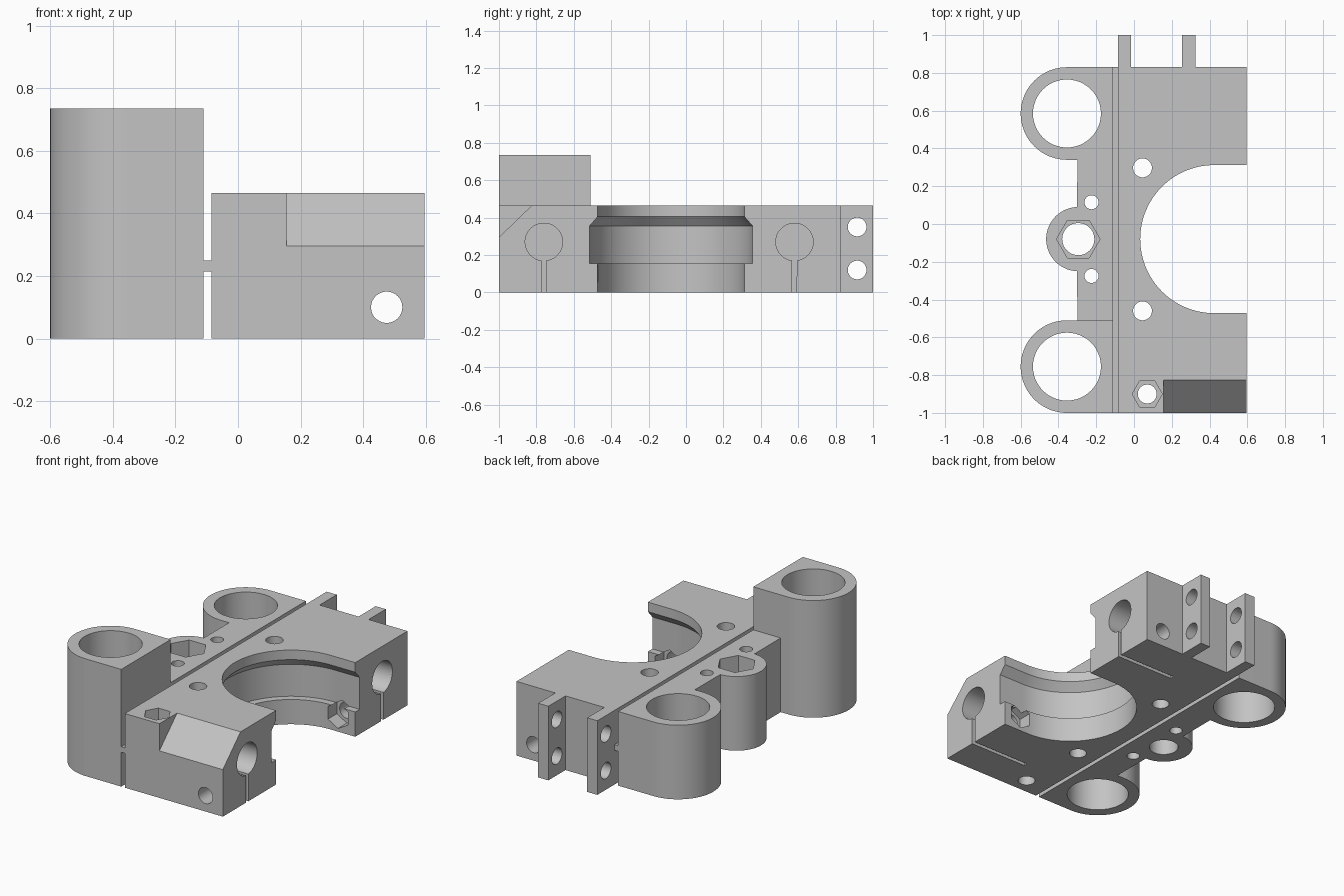
import bpy, bmesh
from math import sin, cos, radians

cube = bpy.data.objects.get("Cube")
if cube:
    bpy.data.objects.remove(cube, do_unlink=True)

grey = bpy.data.materials.new("plain grey")
grey.use_nodes = True
COLOUR = (0.55, 0.55, 0.55, 1)
grey.diffuse_color = COLOUR
grey.node_tree.nodes["Principled BSDF"].inputs["Base Color"].default_value = COLOUR


def arc(cx, cy, r, start=0, end=360, n=64):
    """Points on an arc; a full circle does not repeat its first point."""
    count = n if end - start == 360 else n + 1
    angles = [radians(start + (end - start) * i / n) for i in range(count)]
    return [(cx + r * cos(a), cy + r * sin(a)) for a in angles]


def loft(name, rings, axis="z"):
    """Closed solid through (level, outline) rings along an axis."""
    place = {"x": lambda a, b, t: (t, a, b),
             "y": lambda a, b, t: (a, t, b),
             "z": lambda a, b, t: (a, b, t)}[axis]
    bm = bmesh.new()
    loops = [[bm.verts.new(place(a, b, t)) for a, b in pts] for t, pts in rings]
    n = len(loops[0])
    for low, high in zip(loops, loops[1:]):
        for i in range(n):
            j = (i + 1) % n
            bm.faces.new((low[i], low[j], high[j], high[i]))
    bm.faces.new(loops[0])
    bm.faces.new(loops[-1])
    bmesh.ops.recalc_face_normals(bm, faces=bm.faces)
    mesh = bpy.data.meshes.new(name)
    bm.to_mesh(mesh)
    bm.free()
    mesh.materials.append(grey)
    obj = bpy.data.objects.new(name, mesh)
    bpy.context.collection.objects.link(obj)
    return obj


def prism(name, pts, low, high, axis="z"):
    return loft(name, [(low, pts), (high, pts)], axis)


def rect(x0, x1, y0, y1):
    return [(x0, y0), (x1, y0), (x1, y1), (x0, y1)]


def hexagon(x, y, r, turn=0):
    return arc(x, y, r, turn, turn + 360, 6)


def cut(target, cutters):
    """Subtract each cutter, apply, and discard it."""
    bpy.context.view_layer.objects.active = target
    for cutter in cutters:
        cutter.hide_render = True
        mod = target.modifiers.new("cut", "BOOLEAN")
        mod.operation = "DIFFERENCE"
        mod.solver = "EXACT"
        mod.object = cutter
        bpy.ops.object.modifier_apply(modifier=mod.name)
        bpy.data.objects.remove(cutter, do_unlink=True)


def hole(x, y, r, axis="z", low=-0.1, high=1.2):
    return prism("hole_cutter", arc(x, y, r, n=48), low, high, axis)


TOP, TALL = 0.465, 0.735
GAP_LEFT, GAP_RIGHT, SIDE = -0.11, -0.085, 0.595
BACK, MID = 0.83, -0.08
TUBE_X, TUBE_R, BORE_R = -0.355, 0.245, 0.18

# Main clamp block
block = prism("clamp_block", rect(GAP_RIGHT, SIDE, -1, BACK), 0, TOP)

# Stepped round recess, open to the side
def recess(r):
    return arc(0.425, MID, r, 90, 270) + [(0.8, MID - r), (0.8, MID + r)]

steps = [(-0.1, 0.392), (0.155, 0.392), (0.155, 0.436),
         (0.355, 0.436), (0.405, 0.392), (0.6, 0.392)]
cutters = [loft("recess_cutter", [(z, recess(r)) for z, r in steps])]

# Sloped corner
cutters.append(prism("slope_cutter", [(-0.825, TOP), (-1, 0.295), (-1.2, 0.295),
                                      (-1.2, 0.6), (-0.825, 0.6)], 0.155, 0.8, "x"))

# Rod sockets with clamping slits
for y in (-0.76, 0.58):
    keyhole = arc(y, 0.27, 0.1, -83, 263) + [(y - 0.012, -0.1), (y + 0.012, -0.1)]
    cutters.append(prism("socket_cutter", keyhole, 0.195, 0.8, "x"))

# Clamping screws with nut pockets
cutters.append(hole(0.475, 0.1, 0.05, "y", -1.2, 1.2))
cutters.append(prism("nut_cutter", hexagon(0.475, 0.1, 0.08, 30),
                     MID - 0.48, MID + 0.48, "y"))

# Vertical screw holes
for y in (0.297, -0.46, -0.9):
    cutters.append(hole(0.07 if y == -0.9 else 0.045, y, 0.05))
cutters.append(prism("nut_cutter", hexagon(0.07, -0.9, 0.08), TOP - 0.1, 0.6))
cut(block, cutters)

# Rail with the rear tube and the central nut boss
rail_outline = ([(GAP_LEFT, -0.51), (GAP_LEFT, BACK)]
                + arc(TUBE_X, BACK - TUBE_R, TUBE_R, 90, 270)
                + [(-0.3, BACK - 2 * TUBE_R)]
                + arc(-0.295, MID, 0.17, 92, 268)
                + [(-0.3, -0.51)])
rail = prism("rail_and_rear_tube", rail_outline, 0, TOP)
cut(rail, [hole(TUBE_X, BACK - TUBE_R, BORE_R),
           hole(-0.295, MID, 0.085),
           prism("nut_cutter", hexagon(-0.295, MID, 0.115), TOP - 0.15, 0.6),
           hole(-0.225, MID + 0.195, 0.037),
           hole(-0.225, MID - 0.195, 0.037)])

# Tall front tube
front_outline = ([(GAP_LEFT, -1), (GAP_LEFT, -0.51)]
                 + arc(TUBE_X, -0.755, TUBE_R, 90, 270))
front_tube = prism("front_tube", front_outline, 0, TALL)
cut(front_tube, [hole(TUBE_X, -0.755, BORE_R)])

# Thin hinge web in the gap
web = prism("hinge_web", rect(GAP_LEFT, GAP_RIGHT, -1, BACK), 0.215, 0.25)

# Rear lugs with two holes each
parts = [block, rail, front_tube, web]
for name, x in (("outer_lug", GAP_RIGHT), ("inner_lug", 0.255)):
    lug = prism(name, rect(x, x + 0.07, BACK, 1), 0, TOP)
    cut(lug, [hole(0.915, z, 0.05, "x", -0.5, 0.8) for z in (0.12, 0.35)])
    parts.append(lug)

# Smooth curved walls, keep the edges sharp
for part in parts:
    bpy.ops.object.select_all(action="DESELECT")
    part.select_set(True)
    bpy.context.view_layer.objects.active = part
    bpy.ops.object.shade_smooth_by_angle(angle=radians(25))
